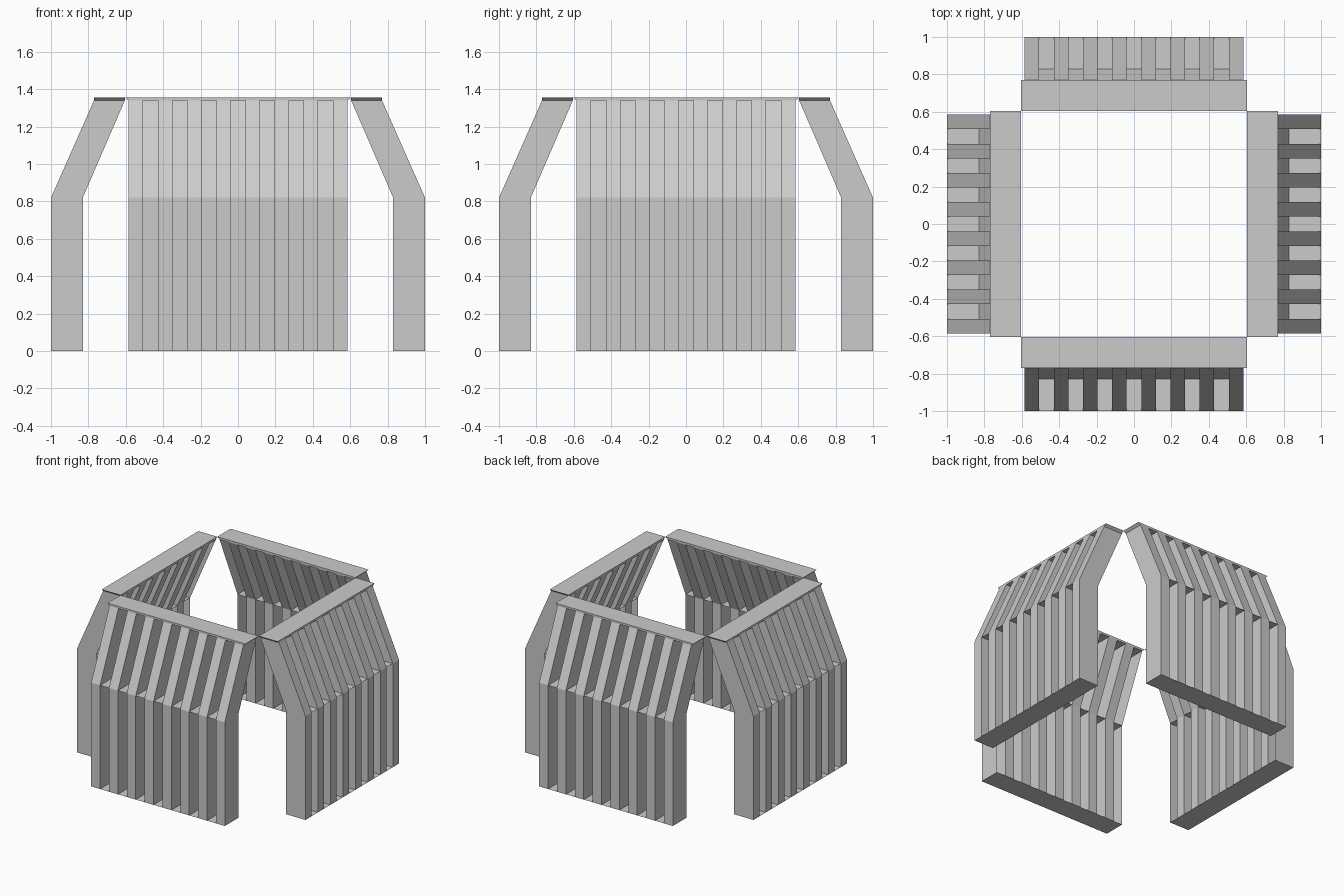
import bpy, bmesh, math
from mathutils import Matrix

cube = bpy.data.objects.get("Cube")
if cube:
    bpy.data.objects.remove(cube, do_unlink=True)

grey = bpy.data.materials.new("plain grey")
grey.use_nodes = True
colour = (0.6, 0.6, 0.6, 1)
grey.diffuse_color = colour
grey.node_tree.nodes["Principled BSDF"].inputs["Base Color"].default_value = colour

HALF = 0.585                      # half the width of a wall
STRIPS = 15                       # ribs and grooves, alternating
BEND, TOP, CAP_TOP = 0.82, 1.34, 1.357
# (height, outer distance, inner distance) up the wall
LEVELS = [(0, 1.0, 0.83), (BEND, 1.0, 0.83), (TOP, 0.77, 0.605)]


def make_object(name, bm, angle):
    mesh = bpy.data.meshes.new(name)
    bm.transform(Matrix.Rotation(angle, 4, "Z"))
    bm.to_mesh(mesh)
    bm.free()
    mesh.materials.append(grey)
    obj = bpy.data.objects.new(name, mesh)
    bpy.context.collection.objects.link(obj)
    return obj


def face(bm, points):
    return bm.faces.new([bm.verts.new(p) for p in points])


def corrugated_sheet():
    """One folded sheet: outer ribs, inner grooves and the webs between."""
    bm = bmesh.new()
    step = 2 * HALF / STRIPS
    # square-wave path: x and whether the point is on the inner line
    path = [(-HALF, True)]
    for i in range(STRIPS):
        inner = i % 2 == 1
        path += [(-HALF + i * step, inner), (-HALF + (i + 1) * step, inner)]
    path.append((HALF, True))
    rows = [[bm.verts.new((x, -(b if inner else a), z)) for x, inner in path]
            for z, a, b in LEVELS]
    for low, high in zip(rows, rows[1:]):
        for i in range(len(path) - 1):
            bm.faces.new((low[i], low[i + 1], high[i + 1], high[i]))
    return bm


def flat_plate(z, outer, inner):
    bm = bmesh.new()
    face(bm, [(-HALF, -outer, z), (HALF, -outer, z),
              (HALF, -inner, z), (-HALF, -inner, z)])
    return bm


def cap_rail():
    """Thin rail whose short ends lean outward to the top."""
    bm = bmesh.new()
    bmesh.ops.create_cube(bm, size=1)
    for v in bm.verts:
        upper = v.co.z > 0
        v.co.x = math.copysign(0.605 if upper else HALF, v.co.x)
        v.co.y = -0.77 if v.co.y < 0 else -0.605
        v.co.z = CAP_TOP if upper else TOP
    return bm


# The same wall stands on all four sides
for k, side in enumerate(["front", "left", "back", "right"]):
    turn = k * math.pi / 2
    make_object(side + "_corrugated_wall", corrugated_sheet(), turn)
    make_object(side + "_base_plate", flat_plate(*LEVELS[0]), turn)
    make_object(side + "_bend_plate", flat_plate(*LEVELS[1]), turn)
    make_object(side + "_cap_rail", cap_rail(), turn)
